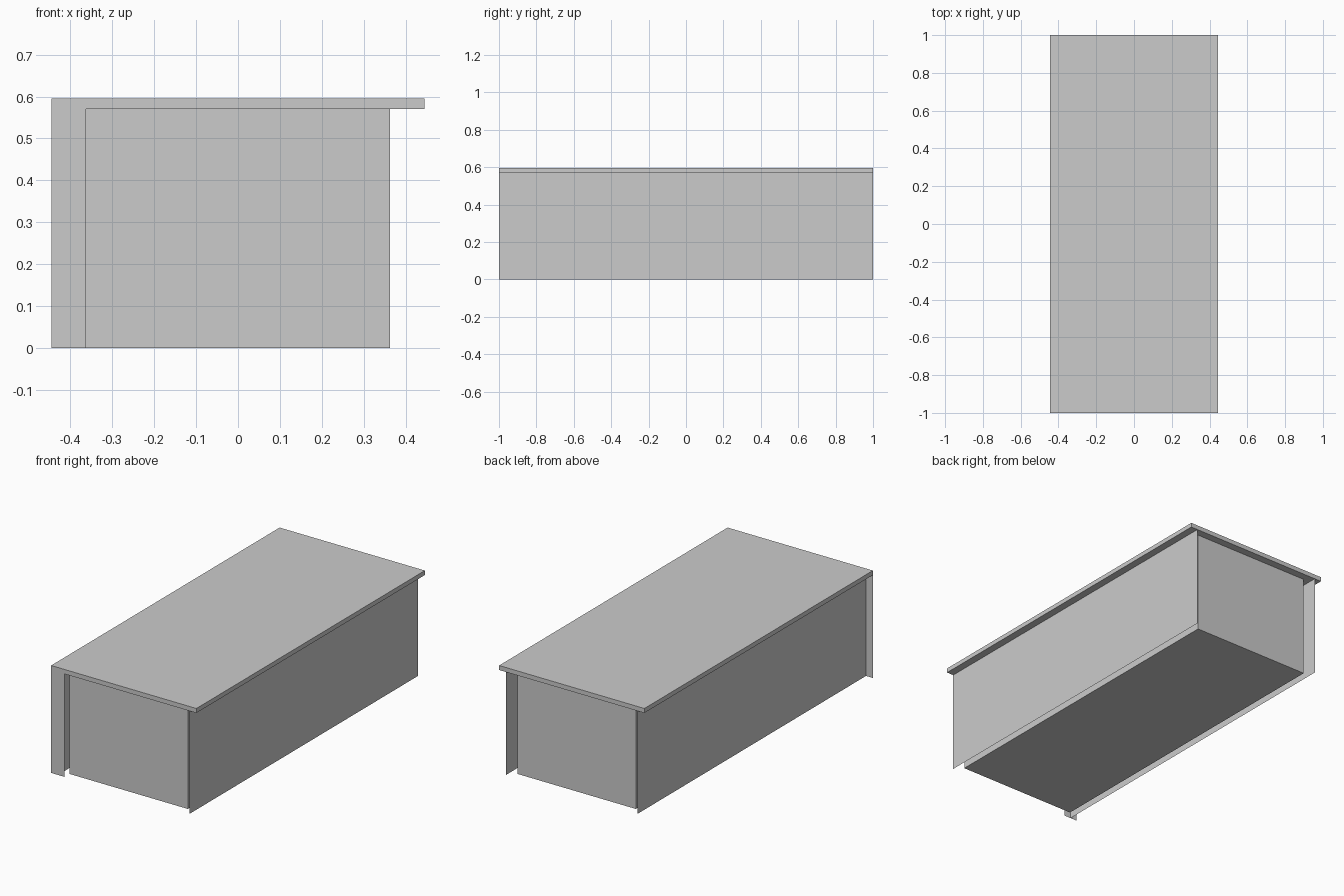
import bpy
import bmesh

cube = bpy.data.objects.get("Cube")
if cube:
    bpy.data.objects.remove(cube, do_unlink=True)

GREY = (0.6, 0.6, 0.6, 1.0)
mat = bpy.data.materials.new("plain grey")
mat.use_nodes = True
mat.diffuse_color = GREY
mat.node_tree.nodes["Principled BSDF"].inputs["Base Color"].default_value = GREY

HALF_W, HALF_L = 0.445, 1.0      # outer footprint
TOP, UNDER = 0.595, 0.57         # slab top and underside
WALL_X = 0.403                   # side sheets
BOX_X, BOX_Y = 0.363, 0.957      # inner body


def finish(name, bm):
    mesh = bpy.data.meshes.new(name)
    bm.to_mesh(mesh)
    bm.free()
    mesh.materials.append(mat)
    obj = bpy.data.objects.new(name, mesh)
    bpy.context.collection.objects.link(obj)
    return obj


def box(name, lo, hi):
    bm = bmesh.new()
    bmesh.ops.create_cube(bm, size=1)
    for v in bm.verts:
        v.co = [(a + b) / 2 + c * (b - a) for a, b, c in zip(lo, hi, v.co)]
    return finish(name, bm)


def upright_sheet(name, start, end, height):
    """Single-sided vertical sheet standing on the ground from start to end."""
    bm = bmesh.new()
    (x0, y0), (x1, y1) = start, end
    corners = [(x0, y0, 0), (x1, y1, 0), (x1, y1, height), (x0, y0, height)]
    bm.faces.new([bm.verts.new(c) for c in corners])
    return finish(name, bm)


# Overhanging top slab and the body beneath it
box("top_slab", (-HALF_W, -HALF_L, UNDER), (HALF_W, HALF_L, TOP))
box("inner_body", (-BOX_X, -BOX_Y, 0), (BOX_X, BOX_Y, UNDER))

# Thin full-length side sheets, facing outward
for name, side in (("left_side_sheet", 1), ("right_side_sheet", -1)):
    upright_sheet(name, (side * WALL_X, -side * HALF_L),
                  (side * WALL_X, side * HALF_L), UNDER)

# Narrow trim strip at one front corner, flush with the slab edge
upright_sheet("front_trim_strip", (-HALF_W, -HALF_L), (-BOX_X, -HALF_L), UNDER)
